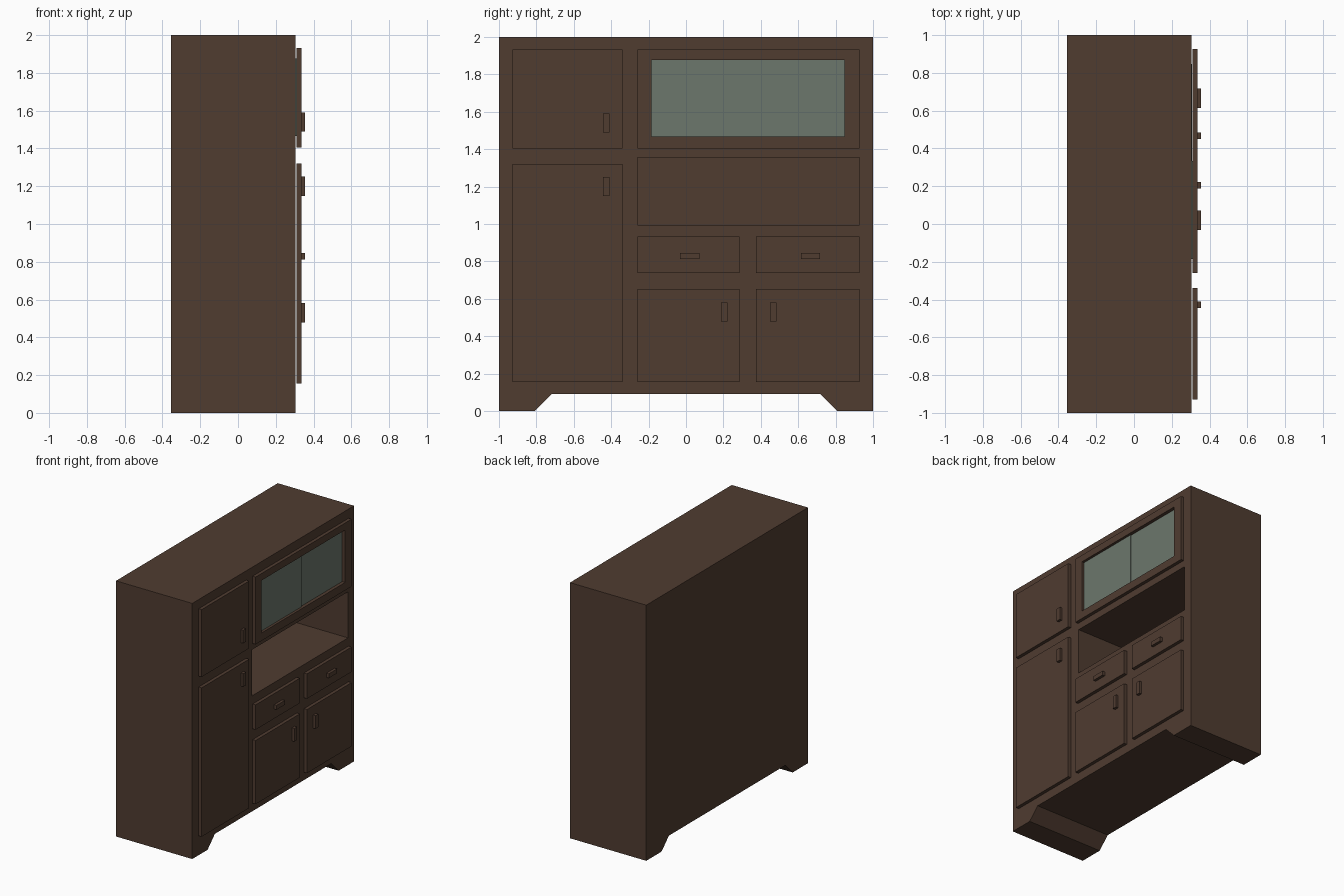
import bpy, bmesh

if "Cube" in bpy.data.objects:
    bpy.data.objects.remove(bpy.data.objects["Cube"])


def material(name, rgb):
    m = bpy.data.materials.new(name)
    m.diffuse_color = (*rgb, 1)
    m.use_nodes = True
    m.node_tree.nodes["Principled BSDF"].inputs["Base Color"].default_value = m.diffuse_color
    return m


WOOD = material("dark_wood", (0.08, 0.045, 0.03))
GLASS = material("frosted_glass", (0.15, 0.185, 0.15))


def prism(name, profile, x0, x1, mat=WOOD):
    """Extrude a (y, z) profile along x."""
    bm = bmesh.new()
    face = bm.faces.new([bm.verts.new((x0, y, z)) for y, z in profile])
    ext = bmesh.ops.extrude_face_region(bm, geom=[face])
    verts = [v for v in ext["geom"] if isinstance(v, bmesh.types.BMVert)]
    bmesh.ops.translate(bm, verts=verts, vec=(x1 - x0, 0, 0))
    bmesh.ops.recalc_face_normals(bm, faces=bm.faces)
    me = bpy.data.meshes.new(name)
    bm.to_mesh(me)
    bm.free()
    me.materials.append(mat)
    ob = bpy.data.objects.new(name, me)
    bpy.context.collection.objects.link(ob)
    return ob


def box(name, y0, y1, z0, z1, x0, x1, mat=WOOD):
    return prism(name, [(y0, z0), (y1, z0), (y1, z1), (y0, z1)], x0, x1, mat)


def cut(ob, *bounds):
    """Cut a box-shaped opening and discard the cutter."""
    cutter = box("cutter", *bounds)
    mod = ob.modifiers.new("opening", 'BOOLEAN')
    mod.operation = 'DIFFERENCE'
    mod.solver = 'EXACT'
    mod.object = cutter
    bpy.context.view_layer.objects.active = ob
    bpy.ops.object.modifier_apply(modifier=mod.name)
    bpy.data.objects.remove(cutter)


BACK, FRONT = -0.356, 0.304        # carcass depth
D0, D1, H1 = 0.309, 0.335, 0.356   # door back, door front, handle front

# Carcass with cut-out feet and an open niche
half = [(0.72, 0.09), (0.81, 0), (1, 0), (1, 2)]
carcass = prism("carcass", half + [(-y, z) for y, z in reversed(half)], BACK, FRONT)
cut(carcass, -0.26, 0.927, 0.994, 1.355, BACK + 0.03, FRONT + 0.1)

# Doors and drawer fronts: y0, y1, z0, z1
L, M, R = (-0.928, -0.34), (-0.26, 0.287), (0.375, 0.927)
fronts = {
    "upper_left_door": (*L, 1.405, 1.932),
    "tall_left_door": (*L, 0.155, 1.32),
    "inner_drawer_front": (*M, 0.737, 0.932),
    "outer_drawer_front": (*R, 0.737, 0.932),
    "inner_lower_door": (*M, 0.155, 0.653),
    "outer_lower_door": (*R, 0.155, 0.653),
}
for name, b in fronts.items():
    box(name, *b, D0, D1)

# Handles: centre y, centre z, upright or lying
handles = {
    "upper_left_handle": (-0.427, 1.54, True),
    "tall_left_handle": (-0.427, 1.20, True),
    "inner_lower_handle": (0.205, 0.53, True),
    "outer_lower_handle": (0.467, 0.53, True),
    "inner_drawer_handle": (0.02, 0.829, False),
    "outer_drawer_handle": (0.666, 0.829, False),
}
for name, (y, z, upright) in handles.items():
    dy, dz = (0.017, 0.051) if upright else (0.051, 0.017)
    box(name, y - dy, y + dy, z - dz, z + dz, D1, H1)

# Display frame around two sliding glass panes
frame = box("glass_frame", M[0], R[1], 1.405, 1.932, D0, D1)
cut(frame, -0.185, 0.847, 1.467, 1.877, D0 - 0.1, D1 + 0.1)
box("front_glass_pane", -0.185, 0.334, 1.467, 1.877, FRONT, 0.315, GLASS)
box("rear_glass_pane", 0.334, 0.847, 1.467, 1.877, FRONT, 0.308, GLASS)
